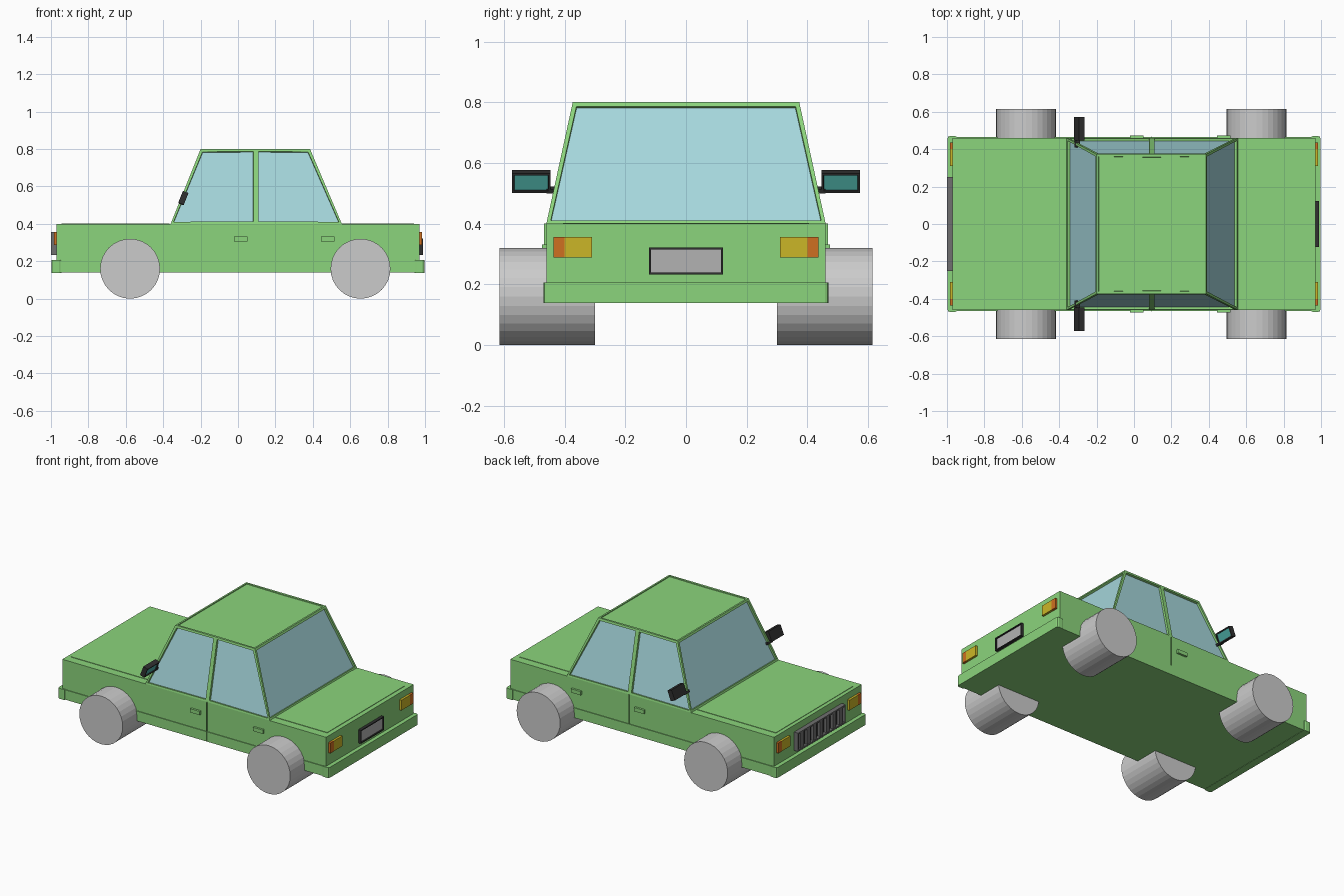
import bpy, bmesh
from math import atan, pi
from mathutils import Vector, Matrix

if "Cube" in bpy.data.objects:
    bpy.data.objects.remove(bpy.data.objects["Cube"])


def material(name, rgb):
    m = bpy.data.materials.new(name)
    m.diffuse_color = (*rgb, 1)
    m.use_nodes = True
    m.node_tree.nodes["Principled BSDF"].inputs["Base Color"].default_value = m.diffuse_color
    return m


GREEN = material("green_paint", (0.26, 0.66, 0.20))
GLASS = material("glass", (0.38, 0.68, 0.72))
DARK = material("dark_trim", (0.03, 0.03, 0.03))
GRILLE = material("grille_grey", (0.16, 0.16, 0.16))
YELLOW = material("yellow_lens", (0.60, 0.47, 0.02))
ORANGE = material("orange_lens", (0.62, 0.16, 0.015))
TEAL = material("mirror_glass", (0.07, 0.40, 0.36))
PLATE = material("plate_grey", (0.45, 0.45, 0.45))


def finish(bm, name, *mats):
    bmesh.ops.recalc_face_normals(bm, faces=bm.faces[:])
    mesh = bpy.data.meshes.new(name)
    bm.to_mesh(mesh)
    bm.free()
    for m in mats:
        mesh.materials.append(m)
    ob = bpy.data.objects.new(name, mesh)
    bpy.context.collection.objects.link(ob)
    return ob


def recess(bm, faces, rim, depth):
    """Inset faces, sink them and give them the second material."""
    bmesh.ops.inset_individual(bm, faces=faces, thickness=rim, depth=0)
    bmesh.ops.inset_individual(bm, faces=faces, thickness=0.001, depth=-depth)
    for f in faces:
        f.material_index = 1


def box(name, x, y, z, *mats, face=None, rim=0.01, depth=0.01, tilt=0, corner=0):
    """Box from (min, max) ranges, optionally with one face recessed."""
    bm = bmesh.new()
    bmesh.ops.create_cube(bm, size=1)
    size = Vector([r[1] - r[0] for r in (x, y, z)])
    bmesh.ops.scale(bm, vec=size, verts=bm.verts)
    if corner:
        upright = [e for e in bm.edges
                   if abs(e.verts[0].co.z - e.verts[1].co.z) > 0.01]
        bmesh.ops.bevel(bm, geom=upright, offset=corner, segments=2,
                        profile=0.5, affect='EDGES')
    if face:
        bm.normal_update()
        recess(bm, [f for f in bm.faces if f.normal.dot(Vector(face)) > 0.9],
               rim, depth)
    bmesh.ops.rotate(bm, verts=bm.verts, matrix=Matrix.Rotation(tilt, 3, 'Y'))
    bmesh.ops.translate(bm, verts=bm.verts,
                        vec=[(r[0] + r[1]) / 2 for r in (x, y, z)])
    return finish(bm, name, *mats)


def span(s, a, b):
    return tuple(sorted((s * a, s * b)))


# Lower body, sill and bumpers
box("body", (-0.97, 0.97), (-0.46, 0.46), (0.15, 0.40), GREEN)
box("sill", (-0.96, 0.96), (-0.465, 0.465), (0.14, 0.205), GREEN)
for s, name in ((-1, "front"), (1, "rear")):
    box(name + "_bumper", span(s, 0.945, 0.997), (-0.47, 0.47), (0.138, 0.207),
        GREEN, corner=0.012)

# Bonnet and boot lid
box("bonnet", (-0.945, -0.365), (-0.405, 0.405), (0.39, 0.403), GREEN)
box("boot_lid", (0.556, 0.94), (-0.405, 0.405), (0.39, 0.403), GREEN)

# Cabin: tapered shell with sunken windows and roof panel
bm = bmesh.new()
rings = []
for xs, y, z in (((-0.36, 0.095, 0.555), 0.46, 0.40),
                 ((-0.20, 0.095, 0.385), 0.373, 0.80)):
    rings.append([bm.verts.new((x, -y, z)) for x in xs] +
                 [bm.verts.new((x, y, z)) for x in reversed(xs)])
low, high = rings
windows = [bm.faces.new((low[i], low[(i + 1) % 6], high[(i + 1) % 6], high[i]))
           for i in range(6)]
roof = bm.faces.new(high)
bm.normal_update()
recess(bm, windows, 0.019, 0.014)
recess(bm, [roof], 0.016, 0.005)
for f in bm.faces:
    if f.calc_center_median().z > 0.79:
        f.material_index = 0
finish(bm, "cabin", GREEN, GLASS)

# Grille with upright slats
box("grille", (-1.0, -0.96), (-0.25, 0.25), (0.232, 0.355), GRILLE, DARK,
    face=(-1, 0, 0), rim=0.014, depth=0.02)
for i in range(7):
    y = -0.204 + i * 0.068
    box("grille_slat", (-0.998, -0.975), (y - 0.016, y + 0.016),
        (0.24, 0.347), GRILLE)

# Number plate holder
box("rear_plate", (0.96, 0.99), (-0.122, 0.122), (0.233, 0.322), DARK, PLATE,
    face=(1, 0, 0), rim=0.009, depth=0.008)

# Lamps at all four corners
for sx, end in ((-1, "front"), (1, "rear")):
    for sy in (-1, 1):
        box(end + "_lamp", span(sx, 0.96, 0.985), span(sy, 0.31, 0.40),
            (0.288, 0.356), YELLOW)
        box(end + "_indicator", span(sx, 0.96, 0.985), span(sy, 0.40, 0.436),
            (0.288, 0.356), ORANGE)

for s in (-1, 1):
    # Door handles and door seam
    for x in (-0.022, 0.443):
        box("door_handle", (x, x + 0.072), span(s, 0.45, 0.474),
            (0.306, 0.331), GREEN)
    box("door_seam", (0.093, 0.097), span(s, 0.45, 0.467), (0.141, 0.40), GREEN)

    # Wing mirrors, leaning with the windscreen
    lean = atan(0.4)
    box("wing_mirror", (-0.308, -0.276), span(s, 0.446, 0.573), (0.505, 0.573),
        DARK, TEAL, face=(1, 0, 0), rim=0.010, depth=0.006, tilt=lean)
    box("mirror_stem", (-0.315, -0.290), span(s, 0.41, 0.46), (0.503, 0.518),
        DARK, tilt=lean)

    # Wheels
    for x in (-0.577, 0.655):
        bm = bmesh.new()
        bmesh.ops.create_cone(
            bm, cap_ends=True, segments=32, radius1=0.16, radius2=0.16,
            depth=0.315,
            matrix=Matrix.Translation((x, s * 0.4575, 0.16))
            @ Matrix.Rotation(pi / 2, 4, 'X'))
        finish(bm, "wheel")
